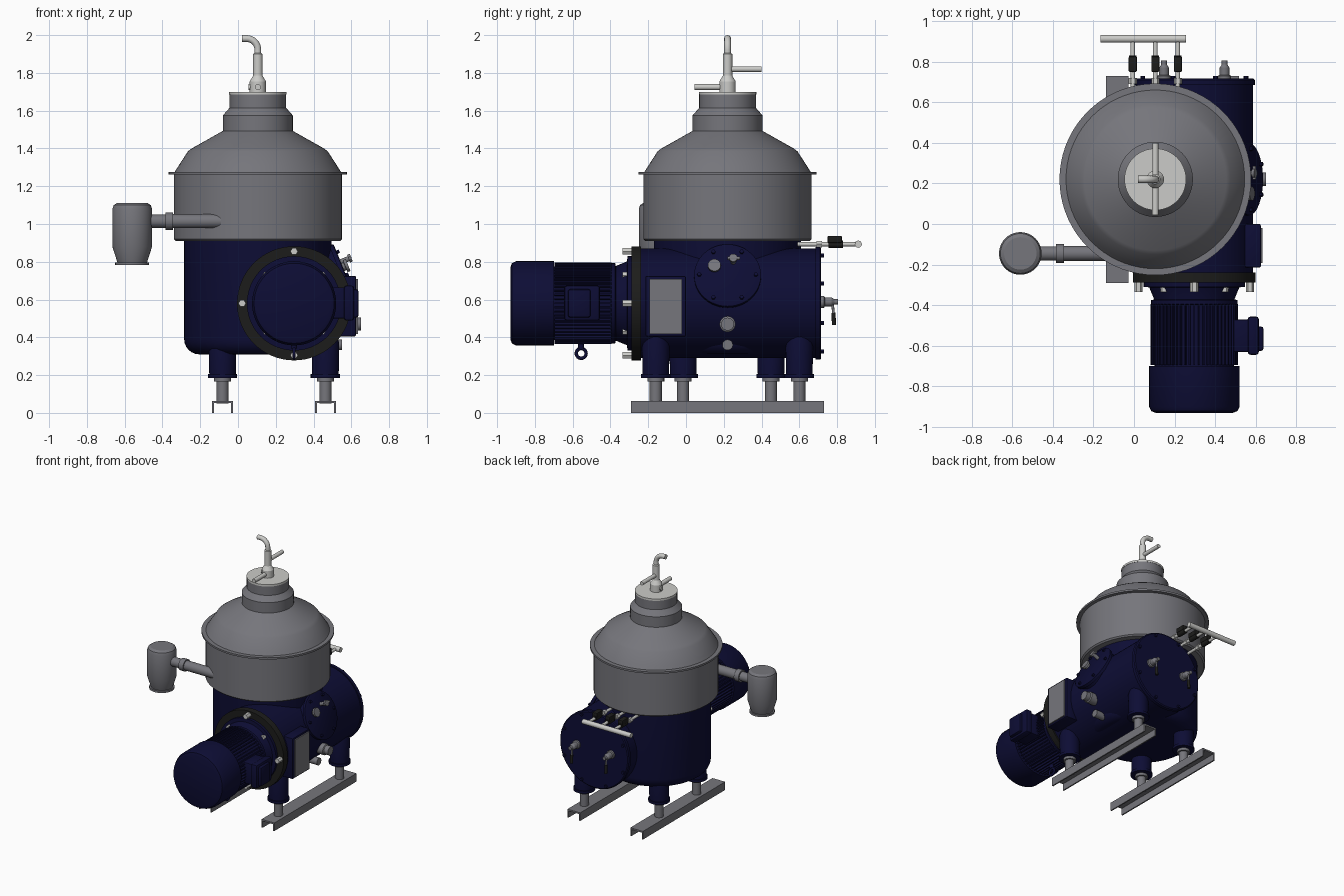
import bpy, bmesh
from math import sin, cos, pi, radians
from mathutils import Vector, Matrix

if "Cube" in bpy.data.objects:
    bpy.data.objects.remove(bpy.data.objects["Cube"])


def material(name, rgb):
    m = bpy.data.materials.new(name)
    m.use_nodes = True
    m.diffuse_color = (*rgb, 1)
    m.node_tree.nodes["Principled BSDF"].inputs["Base Color"].default_value = (*rgb, 1)
    return m


NAVY = material("navy paint", (0.004, 0.004, 0.035))
GREY = material("grey steel", (0.18, 0.18, 0.2))
LIGHT = material("bright steel", (0.6, 0.6, 0.58))
BLACK = material("black rubber", (0.012, 0.012, 0.011))

X, Y, Z = Vector((1, 0, 0)), Vector((0, 1, 0)), Vector((0, 0, 1))


def finish(name, bm, mat):
    bmesh.ops.recalc_face_normals(bm, faces=bm.faces)
    me = bpy.data.meshes.new(name)
    bm.to_mesh(me)
    bm.free()
    me.materials.append(mat)
    for p in me.polygons:
        p.use_smooth = True
    me.set_sharp_from_angle(angle=radians(30))
    ob = bpy.data.objects.new(name, me)
    bpy.context.collection.objects.link(ob)
    return ob


def lathe(name, profile, loc, mat, axis=Z, n=32):
    """Turn (radius, height) points around an axis; both ends are capped."""
    bm = bmesh.new()
    rings = [[bm.verts.new((r * cos(2 * pi * i / n), r * sin(2 * pi * i / n), h))
              for i in range(n)] for r, h in profile]
    for a, b in zip(rings, rings[1:]):
        for i in range(n):
            j = (i + 1) % n
            bm.faces.new((a[i], a[j], b[j], b[i]))
    bm.faces.new(rings[0])
    bm.faces.new(rings[-1])
    rot = axis.to_track_quat('Z', 'Y').to_matrix().to_4x4()
    bm.transform(Matrix.Translation(loc) @ rot)
    return finish(name, bm, mat)


def rod(name, a, b, r, mat, n=20):
    a, b = Vector(a), Vector(b)
    return lathe(name, [(r, 0), (r, (b - a).length)], a, mat, (b - a).normalized(), n)


def box(name, lo, hi, mat, bevel=0):
    lo, hi = Vector(lo), Vector(hi)
    bm = bmesh.new()
    bmesh.ops.create_cube(bm, size=1)
    bm.transform(Matrix.Translation((lo + hi) / 2) @ Matrix.Diagonal((*(hi - lo), 1)))
    if bevel:
        bmesh.ops.bevel(bm, geom=bm.edges[:], offset=bevel, segments=2,
                        affect='EDGES', profile=0.5)
    return finish(name, bm, mat)


# Separator bowl and frame, all on one vertical axis
BX, BY = 0.105, 0.22
fillet = [(0.31 + 0.08 * sin(t * pi / 12), 0.39 - 0.08 * cos(t * pi / 12)) for t in range(7)]
lathe("frame_body", fillet + [(0.39, 0.92)], (BX, BY, 0), NAVY, n=64)
lathe("bowl_casing", [(0.435, 0.91), (0.445, 0.92), (0.445, 1.265)], (BX, BY, 0), GREY, n=72)
lathe("casing_flange", [(0.472, 1.262), (0.472, 1.276)], (BX, BY, 0), GREY, n=72)
lathe("bowl_hood", [(0.44, 1.276), (0.425, 1.3), (0.37, 1.385), (0.35, 1.4), (0.185, 1.493),
                    (0.185, 1.575), (0.15, 1.615), (0.15, 1.69)], (BX, BY, 0), GREY, n=72)
lathe("hood_lid", [(0.152, 1.685), (0.152, 1.7)], (BX, BY, 0), LIGHT, n=48)

# Inlet and outlet pipes on the lid
lathe("lid_fitting", [(0.043, 1.7), (0.043, 1.755), (0.025, 1.785), (0.025, 1.9), (0.018, 1.905),
                      (0.018, 1.925)], (BX, BY, 0), LIGHT)
elbow = bpy.data.curves.new("top_elbow", 'CURVE')
elbow.dimensions = '3D'
elbow.bevel_depth = 0.018
elbow.bevel_resolution = 4
elbow.use_fill_caps = True
path = [(BX, 1.9)] + [(0.045 + 0.06 * cos(t * pi / 16), 1.922 + 0.06 * sin(t * pi / 16))
                      for t in range(9)] + [(0.02, 1.982)]
spline = elbow.splines.new('POLY')
spline.points.add(len(path) - 1)
for p, (x, z) in zip(spline.points, path):
    p.co = (x, BY, z, 1)
spline.use_smooth = True
elbow.materials.append(LIGHT)
bpy.context.collection.objects.link(bpy.data.objects.new("top_elbow", elbow))
rod("outlet_pipe_back", (BX, BY, 1.82), (BX, 0.4, 1.82), 0.015, LIGHT)
rod("outlet_pipe_front", (BX, BY, 1.725), (BX, 0.045, 1.725), 0.016, LIGHT)
rod("lid_port", (BX, BY, 1.725), (BX - 0.05, BY, 1.725), 0.016, LIGHT)

# Horizontal gear housing with front ring and back cover
HX, HZ = 0.297, 0.58
lathe("gear_housing", [(0.29, -0.24), (0.29, 0.69)], (HX, 0, HZ), NAVY, Y, 64)
lathe("back_cover", [(0.298, 0.685), (0.298, 0.71), (0.29, 0.716)], (HX, 0, HZ), NAVY, Y, 64)
lathe("front_ring", [(0.302, -0.288), (0.302, -0.238)], (HX, 0, HZ), BLACK, Y, 64)


def around(i, n, r, turn=0.0):
    a = 2 * pi * (i + turn) / n
    return HX + r * cos(a), HZ + r * sin(a)


for i in range(4):
    x, z = around(i, 4, 0.275)
    rod("ring_bolt", (x, -0.335, z), (x, -0.28, z), 0.02, LIGHT, 6)
    x, z = around(i, 4, 0.21, 0.5)
    rod("adapter_bolt", (x, -0.335, z), (x, -0.29, z), 0.019, LIGHT, 6)
for i in range(8):
    x, z = around(i, 8, 0.275, 0.5)
    rod("back_cover_bolt", (x, 0.71, z), (x, 0.73, z), 0.012, NAVY, 6)

# Drive motor, lying along the front-to-back axis
lathe("motor_adapter", [(0.19, -0.42), (0.19, -0.39), (0.222, -0.312), (0.25, -0.31), (0.25, -0.28)],
      (HX, 0, HZ), NAVY, Y, 48)
lathe("motor_core", [(0.195, -0.71), (0.195, -0.38)], (HX, 0, HZ), NAVY, Y, 48)
lathe("motor_end_ring", [(0.2, -0.4), (0.213, -0.395), (0.213, -0.375), (0.19, -0.37)],
      (HX, 0, HZ), NAVY, Y, 48)
lathe("motor_fan_cowl", [(0.19, -0.93), (0.212, -0.922), (0.223, -0.9), (0.223, -0.7)],
      (HX, 0, HZ), NAVY, Y, 48)
fins = bmesh.new()
for i in range(56):
    turn = Matrix.Rotation(2 * pi * i / 56, 4, 'Y')
    place = Matrix.Translation((HX, -0.545, HZ)) @ turn @ Matrix.Translation((0.195, 0, 0))
    bmesh.ops.create_cube(fins, size=1, matrix=place @ Matrix.Diagonal((0.04, 0.3, 0.008, 1)))
finish("motor_fins", fins, NAVY)
box("terminal_box_base", (0.45, -0.63, 0.5), (0.575, -0.47, 0.665), NAVY, 0.008)
box("terminal_box_lid", (0.56, -0.645, 0.488), (0.615, -0.455, 0.675), NAVY, 0.015)
box("terminal_box_cap", (0.6, -0.625, 0.505), (0.638, -0.505, 0.655), NAVY, 0.012)
rod("lifting_eye_stem", (HX, -0.555, 0.34), (HX, -0.555, 0.4), 0.016, NAVY)
bpy.ops.mesh.primitive_torus_add(location=(HX, -0.555, 0.315), rotation=(pi / 2, 0, pi / 2),
                                 major_radius=0.026, minor_radius=0.009,
                                 major_segments=24, minor_segments=10)
eye = bpy.context.object
eye.name = "lifting_eye"
eye.data.materials.append(NAVY)
bpy.ops.object.shade_smooth()

# Tilted inspection cover on the left side, with its fittings
tilt = Vector((cos(radians(22)), 0, sin(radians(22))))
up = Vector((-tilt.z, 0, tilt.x))
cover = Vector((0.572, BY, 0.73))
lathe("side_cover", [(0.165, -0.14), (0.165, -0.025), (0.177, -0.025), (0.177, -0.004), (0.17, 0)],
      cover, NAVY, tilt, 48)
for i in range(6):
    a = 2 * pi * i / 6
    c = cover + Y * 0.15 * cos(a) + up * 0.15 * sin(a)
    rod("side_cover_bolt", c, c + tilt * 0.014, 0.011, NAVY, 6)
knob = cover - Y * 0.07 + up * 0.045
lathe("filler_cap", [(0.022, 0), (0.022, 0.012), (0.034, 0.014), (0.034, 0.03)], knob, GREY, tilt)
vent = cover + Y * 0.03 + up * 0.075
lathe("vent_stem", [(0.014, 0), (0.014, 0.045), (0.022, 0.045), (0.022, 0.06)], vent, GREY, tilt)
rod("vent_handle", vent + tilt * 0.052 - Y * 0.03, vent + tilt * 0.052 + Y * 0.035, 0.009, GREY)
lathe("sight_glass", [(0.042, 0.54), (0.042, 0.61), (0.034, 0.615), (0.034, 0.65)],
      (0, BY, 0.47), GREY, X)
lathe("drain_plug", [(0.028, 0.46), (0.028, 0.55)], (0, BY, 0.36), GREY, X)

# Side panel with plate
box("side_panel", (0.52, -0.215, 0.405), (0.625, 0.0, 0.725), NAVY, 0.008)
box("panel_plate", (0.625, -0.192, 0.418), (0.634, -0.02, 0.71), GREY)

# Feet and channel rails
for side, rail_x, ys in (("right", -0.082, (-0.015, 0.45)), ("left", 0.463, (-0.16, 0.6))):
    for y in ys:
        lathe(side + "_leg", [(0.07, 0.2), (0.073, 0.37), (0.06, 0.41), (0.03, 0.43)],
              (rail_x, y, 0), NAVY)
        lathe(side + "_leg_flange", [(0.078, 0.185), (0.078, 0.205)], (rail_x, y, 0), NAVY)
        rod(side + "_foot_rod", (rail_x, y, 0.05), (rail_x, y, 0.19), 0.032, GREY)
        rod(side + "_foot_collar", (rail_x, y, 0.165), (rail_x, y, 0.186), 0.045, GREY)
    box(side + "_rail_web", (rail_x - 0.055, -0.29, 0.052), (rail_x + 0.055, 0.73, 0.064), GREY)
    for s in (-1, 1):
        edge = rail_x + s * 0.05
        box(side + "_rail_flange", (edge - 0.005, -0.29, 0), (edge + 0.005, 0.73, 0.06), GREY)

# Vent pot with pipe into the casing
lathe("vent_pot", [(0.078, 0.795), (0.105, 0.88), (0.105, 1.08), (0.098, 1.1), (0.08, 1.112)],
      (-0.56, -0.145, 0), GREY, n=40)
lathe("vent_pot_flange", [(0.09, 0.782), (0.09, 0.797)], (-0.56, -0.145, 0), GREY, n=40)
lathe("vent_pipe", [(0.035, -0.48), (0.035, -0.385), (0.046, -0.385), (0.046, -0.345),
                    (0.037, -0.345), (0.037, -0.09)], (0, -0.145, 1.015), GREY, X)

# Water manifold with three valves at the back
rod("manifold_bar", (-0.165, 0.912, 0.893), (0.255, 0.912, 0.893), 0.019, LIGHT)
for x in (-0.006, BX, 0.216):
    rod("manifold_branch", (x, 0.56, 0.893), (x, 0.912, 0.893), 0.011, LIGHT)
    rod("branch_union", (x, 0.69, 0.893), (x, 0.72, 0.893), 0.02, LIGHT, 6)
    rod("valve_body", (x, 0.755, 0.893), (x, 0.83, 0.893), 0.019, BLACK)
    box("valve_coil", (x - 0.02, 0.75, 0.9), (x + 0.02, 0.825, 0.937), BLACK, 0.004)

# Drain cocks on the back cover
for x in (0.148, 0.446):
    lathe("cock_body", [(0.032, 0.71), (0.032, 0.73), (0.024, 0.735), (0.024, 0.77), (0.014, 0.785),
                        (0.014, 0.805)], (x, 0, 0.588), GREY, Y)
    rod("cock_lever", (x, 0.775, 0.59), (x, 0.782, 0.51), 0.007, GREY)
    rod("cock_grip", (x, 0.78, 0.53), (x, 0.784, 0.465), 0.011, BLACK)
